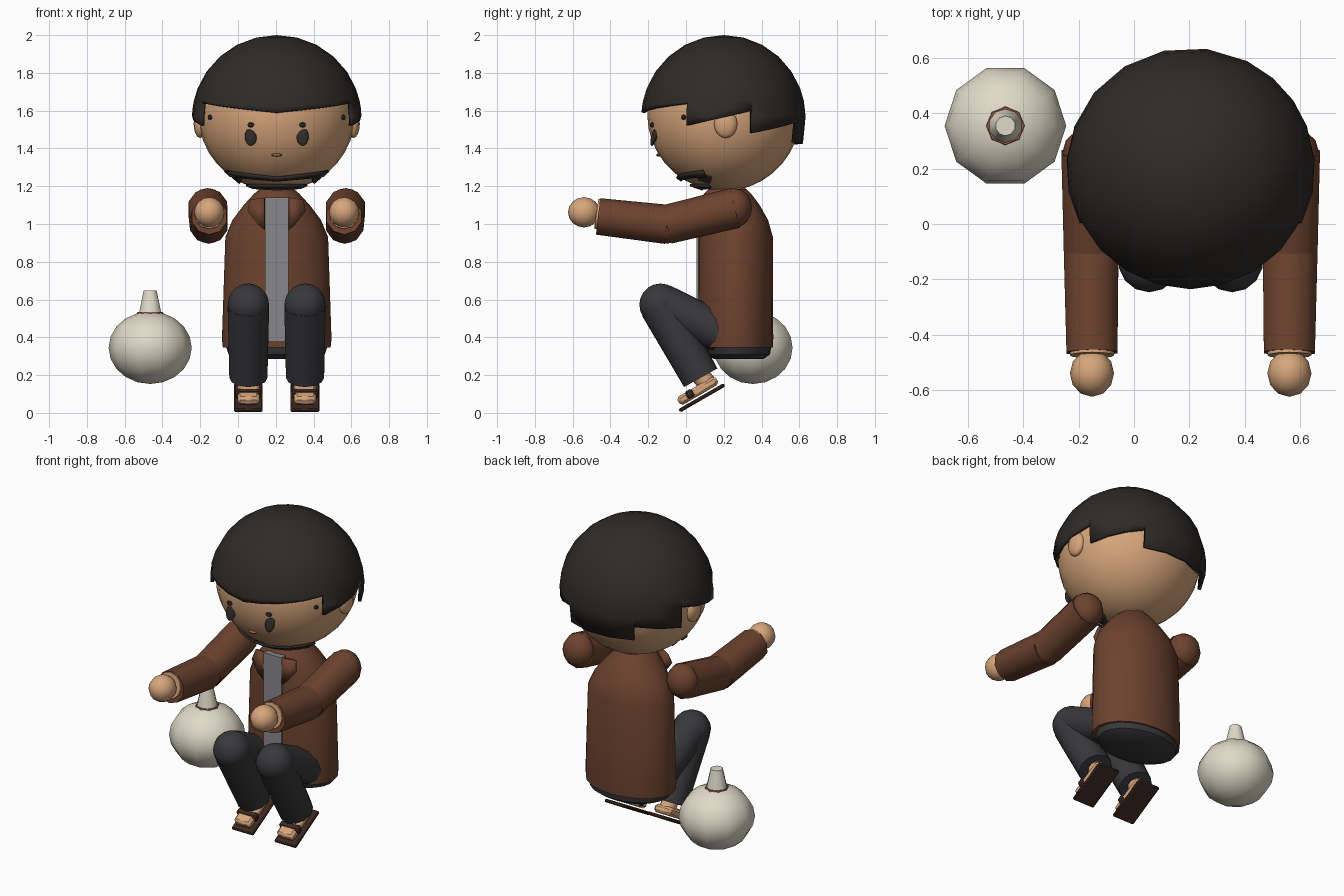
import bpy, bmesh
from math import sin, cos, pi, radians, sqrt, ceil
from mathutils import Vector

if "Cube" in bpy.data.objects:
    bpy.data.objects.remove(bpy.data.objects["Cube"])

CX = 0.205  # mid-plane of the figure


def mat(name, c):
    m = bpy.data.materials.new(name)
    m.diffuse_color = (*c, 1)
    m.use_nodes = True
    m.node_tree.nodes["Principled BSDF"].inputs["Base Color"].default_value = m.diffuse_color
    return m


SKIN = mat("skin", (.68, .38, .2))
DARK = mat("dark", (.028, .023, .02))
COAT = mat("coat_brown", (.15, .055, .028))
PANTS = mat("charcoal", (.04, .04, .045))
GREY = mat("shirt_grey", (.25, .25, .26))
SOLE = mat("sole_brown", (.045, .02, .014))
CREAM = mat("cream", (.75, .7, .58))
LIP = mat("lip", (.3, .1, .06))


def finish(o, name, m, angle=40):
    o.name = name
    o.data.materials.append(m)
    bpy.ops.object.select_all(action='DESELECT')
    o.select_set(True)
    bpy.context.view_layer.objects.active = o
    bpy.ops.object.shade_smooth_by_angle(angle=radians(angle))
    return o


def ball(name, loc, size, m, segs=16, rings=10, rot=(0, 0, 0)):
    bpy.ops.mesh.primitive_uv_sphere_add(segments=segs, ring_count=rings, radius=1, location=loc, rotation=rot)
    o = bpy.context.object
    o.scale = size
    return finish(o, name, m)


def limb(name, p, q, r1, r2, m, segs=12):
    p, q = Vector(p), Vector(q)
    d = q - p
    bpy.ops.mesh.primitive_cone_add(vertices=segs, radius1=r1, radius2=r2, depth=d.length, location=(p + q) / 2)
    o = bpy.context.object
    o.rotation_euler = d.to_track_quat('Z', 'Y').to_euler()
    return finish(o, name, m, 50)


def box(name, loc, size, m, rot=(0, 0, 0), bevel=0):
    bpy.ops.mesh.primitive_cube_add(size=1, location=loc, rotation=rot)
    o = bpy.context.object
    o.scale = size
    bpy.ops.object.transform_apply(location=False, rotation=False, scale=True)
    if bevel:
        b = o.modifiers.new("bevel", 'BEVEL')
        b.width, b.segments = bevel, 1
    return finish(o, name, m, 30)


def from_bmesh(name, bm, m, thick=0, angle=40):
    bmesh.ops.remove_doubles(bm, verts=bm.verts, dist=.0005)
    bmesh.ops.recalc_face_normals(bm, faces=bm.faces)
    me = bpy.data.meshes.new(name)
    bm.to_mesh(me)
    bm.free()
    o = bpy.data.objects.new(name, me)
    bpy.context.collection.objects.link(o)
    finish(o, name, m, angle)
    if thick:
        s = o.modifiers.new("thickness", 'SOLIDIFY')
        s.thickness, s.offset = thick, -1
    return o


def grid(bm, rows):
    """Skin a list of equally long rows of points with quads."""
    vs = [[bm.verts.new(p) for p in r] for r in rows]
    for a, b in zip(vs, vs[1:]):
        for i in range(len(a) - 1):
            bm.faces.new((a[i], a[i + 1], b[i + 1], b[i]))


def lathe(name, rings, m, segs=20):
    """Rings of (z, rx, ry, cy) around the mid-plane, capped."""
    bm = bmesh.new()
    vs = [[bm.verts.new((CX + rx * cos(2 * pi * i / segs), cy + ry * sin(2 * pi * i / segs), z))
           for i in range(segs)] for z, rx, ry, cy in rings]
    for a, b in zip(vs, vs[1:]):
        for i in range(segs):
            j = (i + 1) % segs
            bm.faces.new((a[i], a[j], b[j], b[i]))
    bm.faces.new(vs[0])
    bm.faces.new(vs[-1])
    return from_bmesh(name, bm, m)


# Head and ears
HC = Vector((CX, .2, 1.58))
ball("head", HC, (.415, .405, .405), SKIN, 28, 18)

# Hair: dome with a stepped lower edge, (azimuth, edge z) pairs per lock
locks = [(-90, 1.59, -27, 1.64), (-27, 1.52, 20, 1.60), (20, 1.48, 63, 1.54), (63, 1.43, 122, 1.42),
         (122, 1.51, 160, 1.47), (160, 1.60, 207, 1.52), (207, 1.64, 270, 1.59)]


def hair_pt(az, z):
    d = (z - 1.56) / .44
    r = sqrt(max(0, 1 - d * d * (1 if d > 0 else .7)))
    return (CX + .45 * r * cos(radians(az)), .2 + .437 * r * sin(radians(az)), z)


bm = bmesh.new()
for a0, z0, a1, z1 in locks:
    n = ceil((a1 - a0) / 20)
    cols = []
    for i in range(n + 1):
        t = i / n
        zs = [1.56 + .44 * sin(radians(e)) for e in (90, 76, 62, 48, 34, 21, 12)]
        e = z0 + (z1 - z0) * t
        zs += [max(e, 1.57), e] if e < 1.56 else [(zs[-1] + e) / 2, e]
        cols.append([hair_pt(a0 + (a1 - a0) * t, z) for z in zs])
    grid(bm, cols)
bmesh.ops.remove_doubles(bm, verts=bm.verts, dist=.0005)
bmesh.ops.dissolve_degenerate(bm, edges=bm.edges, dist=.0001)
from_bmesh("hair", bm, DARK, .02)


# Beard: strips hugging the chin
def head_pt(az, z, off=.008):
    r = sqrt(1 - ((z - HC.z) / .405) ** 2)
    return (CX + (.415 * r + off) * sin(az), .2 - (.405 * r + off) * cos(az), z)


def chin_strip(name, a0, a1, top, bot):
    bm = bmesh.new()
    n = 10
    az = [radians(a0 + (a1 - a0) * i / n) for i in range(n + 1)]
    grid(bm, [[head_pt(a, top(abs(a))) for a in az], [head_pt(a, bot(abs(a))) for a in az]])
    from_bmesh(name, bm, DARK, .012)


chin_strip("beard_upper", -68, 68, lambda a: 1.25 + .03 * a, lambda a: 1.234 + .02 * a)
chin_strip("beard_lower", -62, 62, lambda a: 1.212, lambda a: 1.188 + .008 * a)
ball("mouth", (CX, -.146, 1.365), (.028, .012, .009), LIP, 8, 6)

# Coat body, hips, neck and shirt front
lathe("coat", [(.345, .285, .2, .26), (.39, .29, .202, .26), (.93, .272, .2, .26), (1.02, .235, .185, .25),
               (1.1, .175, .16, .23), (1.16, .12, .125, .22), (1.185, .09, .1, .22)], COAT)
lathe("hips", [(.285, .2, .13, .28), (.31, .255, .175, .27), (.37, .275, .19, .265)], PANTS)
limb("neck", (CX, .23, 1.1), (CX, .23, 1.22), .085, .085, SKIN)
box("shirt_front", (CX, .075, .76), (.125, .04, .76), GREY)

# Mirrored parts
for s, side in ((-1, "left"), (1, "right")):
    def P(x, y, z):
        return (CX + s * x, y, z)

    ball(side + "_ear", P(.405, .21, 1.53), (.035, .062, .075), SKIN, 12, 8)
    ball(side + "_eye", P(.137, -.168, 1.463), (.032, .016, .052), DARK, 12, 8, (radians(-16), 0, 0))
    ball(side + "_brow_inner", P(.137, -.18, 1.525), (.022, .012, .014), DARK, 6, 4)
    ball(side + "_brow_outer", P(.352, -.012, 1.565), (.016, .014, .014), DARK, 6, 4)
    box(side + "_beard_end", head_pt(s * radians(64), 1.245, 0), (.02, .07, .05), DARK,
        (radians(-25), radians(s * 45), radians(s * -20)))

    # Lapel
    bm = bmesh.new()
    bm.faces.new([bm.verts.new(P(*p)) for p in ((.065, .052, 1.14), (.14, .085, 1.13), (.155, .065, 1.07), (.1, .05, 1.0),
                                               (.065, .052, .97))])
    from_bmesh(side + "_lapel", bm, COAT, .015)

    # Arm
    ball(side + "_shoulder", P(.365, .255, 1.085), (.1, .095, .105), COAT, 12, 8)
    limb(side + "_upper_arm", P(.365, .26, 1.085), P(.36, -.1, .998), .108, .104, COAT, 10)
    ball(side + "_elbow", P(.36, -.1, .998), (.097, .09, .102), COAT, 10, 8)
    limb(side + "_forearm", P(.36, -.1, .998), P(.357, -.465, 1.04), .104, .097, COAT, 10)
    limb(side + "_wrist", P(.357, -.44, 1.05), P(.357, -.475, 1.055), .08, .08, SKIN, 12)
    ball(side + "_hand", P(.357, -.54, 1.062), (.08, .085, .08), SKIN, 12, 8)

    # Bent leg
    limb(side + "_thigh", P(.15, .19, .42), P(.15, -.13, .58), .108, .105, PANTS, 12)
    ball(side + "_knee", P(.15, -.135, .573), (.112, .112, .112), PANTS, 14, 10)
    limb(side + "_shin", P(.15, -.135, .565), P(.15, .078, .186), .11, .101, PANTS, 12)

    # Tilted sandal and foot
    tilt = (radians(30), 0, 0)
    box(side + "_sandal", P(.15, .084, .08), (.152, .275, .02), SOLE, tilt, .006)
    box(side + "_foot", P(.15, .062, .117), (.115, .235, .05), SKIN, tilt, .014)
    box(side + "_strap", P(.15, .02, .1), (.135, .04, .045), SOLE, tilt, .008)
    limb(side + "_ankle", P(.15, .125, .14), P(.15, .075, .2), .05, .05, SKIN, 10)

# Gourd
G = (-.465, .355)
ball("gourd_body", (*G, .345), (.22, .22, .192), CREAM, 10, 10, (0, 0, radians(18)))
limb("gourd_collar", (*G, .515), (*G, .534), .073, .068, LIP, 8)
limb("gourd_neck", (*G, .51), (*G, .648), .066, .036, CREAM, 10)
